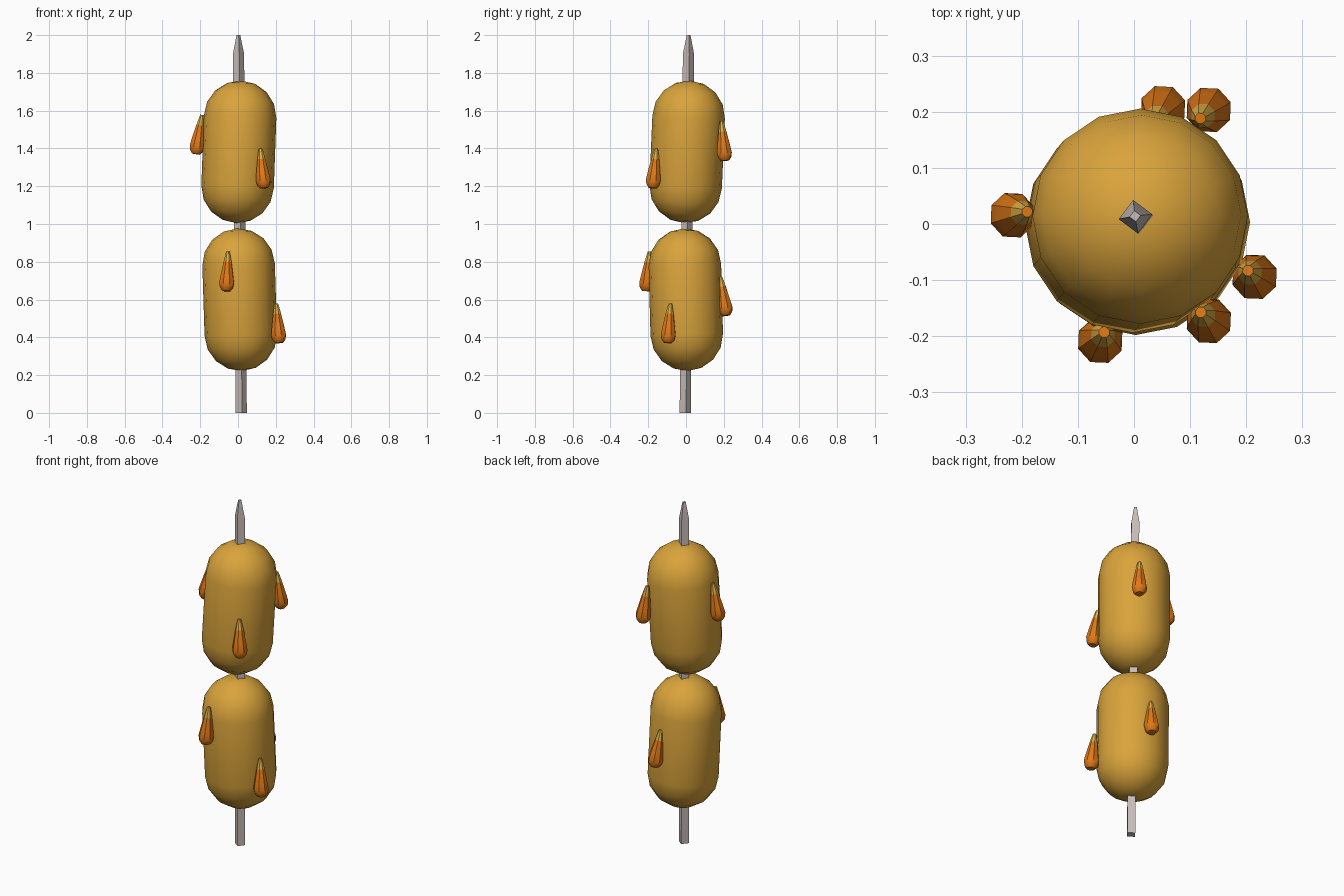
import bpy
import math
from mathutils import Vector

if "Cube" in bpy.data.objects:
    bpy.data.objects.remove(bpy.data.objects["Cube"])


def material(name, rgb):
    m = bpy.data.materials.new(name)
    m.diffuse_color = (*rgb, 1)
    m.use_nodes = True
    m.node_tree.nodes["Principled BSDF"].inputs["Base Color"].default_value = m.diffuse_color
    return m


GOLD = material("golden batter", (0.70, 0.37, 0.044))
ORANGE = material("orange sauce", (0.74, 0.19, 0.008))
TIP = material("pale sauce tip", (0.74, 0.43, 0.06))
STICK = material("grey wood", (0.58, 0.51, 0.48))


def lathe(name, start, end, profile, sides, mats, turn=0.0, rule=None, angle=30):
    """Revolve (radius, distance) rings about the axis running start to end."""
    start, end = Vector(start), Vector(end)
    rot = Vector((0, 0, 1)).rotation_difference(end - start)
    verts, faces, rows = [], [], []
    for r, d in profile:
        row = []
        for i in range(1 if r == 0 else sides):
            a = turn + math.tau * i / sides
            row.append(len(verts))
            verts.append(start + rot @ Vector((r * math.cos(a), r * math.sin(a), d)))
        rows.append(row)
    tags = []
    for k, (lo, hi) in enumerate(zip(rows, rows[1:])):
        for i in range(sides):
            j = (i + 1) % sides
            if len(lo) == 1:
                faces.append((lo[0], hi[j], hi[i]))
            elif len(hi) == 1:
                faces.append((lo[i], lo[j], hi[0]))
            else:
                faces.append((lo[i], lo[j], hi[j], hi[i]))
            tags.append(rule(k) if rule else 0)
    # flat ends
    if len(rows[0]) > 1:
        faces.append(tuple(reversed(rows[0])))
        tags.append(tags[0])
    if len(rows[-1]) > 1:
        faces.append(tuple(rows[-1]))
        tags.append(tags[-1])
    me = bpy.data.meshes.new(name)
    me.from_pydata(verts, [], faces)
    for m in mats:
        me.materials.append(m)
    for p, t in zip(me.polygons, tags):
        p.material_index = t
    ob = bpy.data.objects.new(name, me)
    bpy.context.collection.objects.link(ob)
    bpy.ops.object.select_all(action='DESELECT')
    ob.select_set(True)
    bpy.context.view_layer.objects.active = ob
    bpy.ops.object.shade_smooth_by_angle(angle=math.radians(angle))
    return ob


# square skewer with a sharpened top
lathe("skewer", (0.017, -0.004, 0), (0.002, 0.014, 2.0),
      [(0.030, 0), (0.030, 1.9), (0.010, 2.0)], 4, [STICK], math.radians(8))

# two capsule sausages threaded on the skewer
R, L = 0.192, 0.755
caps = [(R * math.sin(math.pi * i / 8), R - R * math.cos(math.pi * i / 8)) for i in range(5)]
caps[0] = (0, 0)
capsule = caps + [(r, L - d) for r, d in reversed(caps)]
lathe("lower_sausage", (0.021, 0.009, 0.222), (-0.003, -0.011, 0.977), capsule, 16, [GOLD])
lathe("upper_sausage", (-0.009, -0.010, 1.005), (0.018, 0.022, 1.76), capsule, 16, [GOLD])

# sauce drips: pale narrow tip above, round bulb below
drop = [(0.022, 0), (0.037, 0.018), (0.042, 0.043), (0.036, 0.08),
        (0.0225, 0.155), (0.015, 0.19), (0.010, 0.21)]
drips = [
    ("upper_left", (-0.223, 0.014, 1.37), (-0.190, 0.022, 1.58)),
    ("upper_front", (0.137, -0.177, 1.19), (0.119, -0.157, 1.40)),
    ("upper_back", (0.137, 0.207, 1.335), (0.118, 0.188, 1.545)),
    ("lower_front", (-0.062, -0.212, 0.645), (-0.053, -0.193, 0.855)),
    ("lower_right", (0.218, -0.097, 0.37), (0.203, -0.083, 0.58)),
    ("lower_back", (0.056, 0.213, 0.515), (0.035, 0.181, 0.725)),
]
for name, low, high in drips:
    lathe("drip_" + name, low, high, drop, 8, [ORANGE, TIP],
          math.radians(20), lambda k: 1 if k >= 4 else 0, 40)
